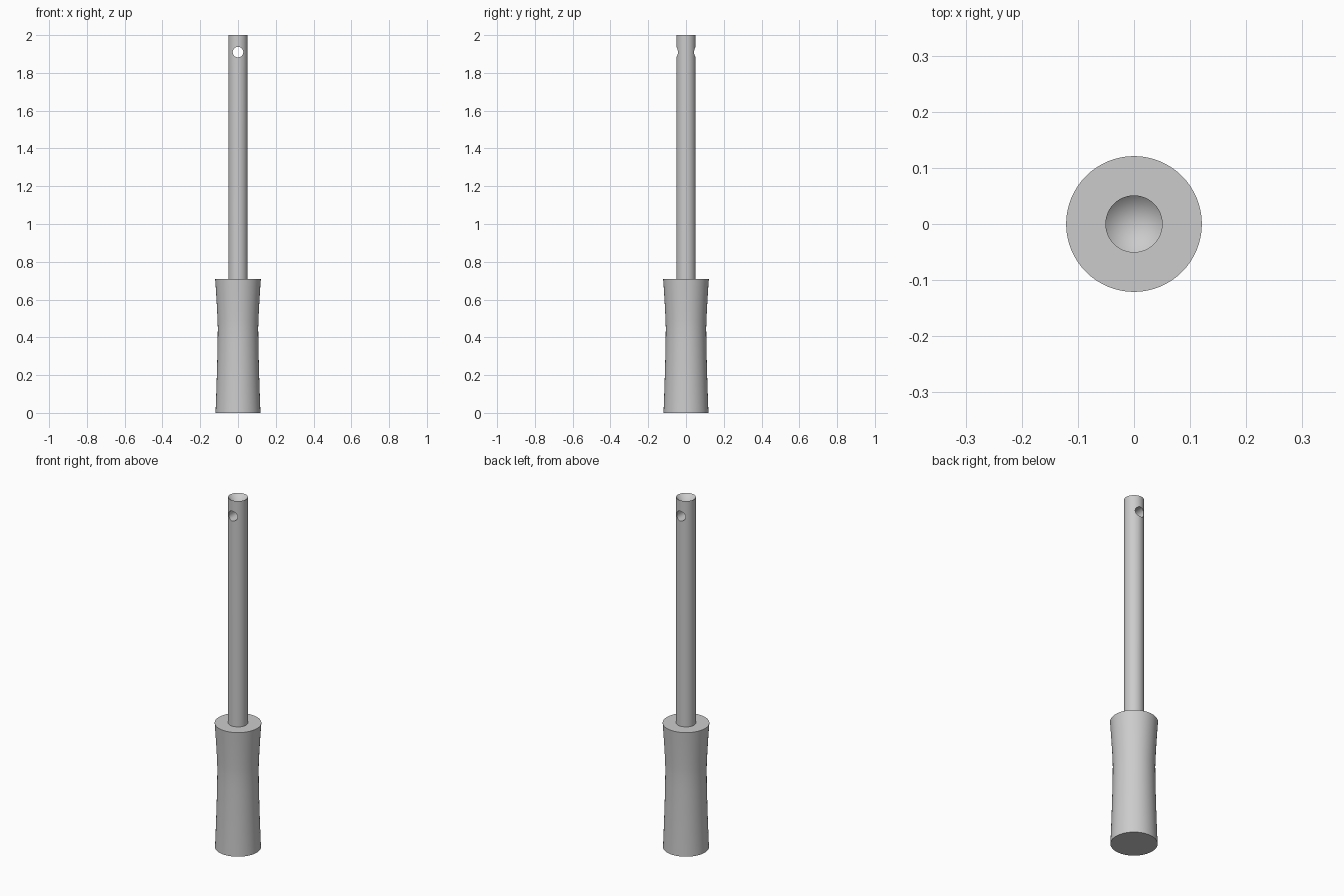
import bpy, math

if "Cube" in bpy.data.objects:
    bpy.data.objects.remove(bpy.data.objects["Cube"])


def lathe(name, profile, sides=64):
    """Revolve (radius, z) points about z; radius 0 makes a pole."""
    verts, rings, faces = [], [], []
    for r, z in profile:
        n = 1 if r == 0 else sides
        rings.append([len(verts) + i for i in range(n)])
        for i in range(n):
            a = 2 * math.pi * i / sides
            verts.append((r * math.cos(a), r * math.sin(a), z))
    for lo, hi in zip(rings, rings[1:]):
        for i in range(sides):
            j = (i + 1) % sides
            if len(lo) == 1:
                faces.append((lo[0], hi[j], hi[i]))
            elif len(hi) == 1:
                faces.append((lo[i], lo[j], hi[0]))
            else:
                faces.append((lo[i], lo[j], hi[j], hi[i]))
    mesh = bpy.data.meshes.new(name)
    mesh.from_pydata(verts, [], faces)
    obj = bpy.data.objects.new(name, mesh)
    bpy.context.collection.objects.link(obj)
    return obj


def smooth(obj):
    bpy.ops.object.select_all(action='DESELECT')
    obj.select_set(True)
    bpy.context.view_layer.objects.active = obj
    bpy.ops.object.shade_smooth_by_angle(angle=math.radians(30))


# Handle: gently waisted grip, narrowest at z = 0.45
waist = 0.107
lower = [(waist + 0.012 * (1 - t / 6) ** 1.5, 0.45 * t / 6) for t in range(7)]
upper = [(waist + 0.014 * (t / 6) ** 1.3, 0.45 + 0.26 * t / 6) for t in range(1, 7)]
handle = lathe("handle", [(0, 0)] + lower + upper + [(0, 0.71)])
smooth(handle)

# Shaft with a conical recess in its tip
shaft = lathe("shaft", [(0, 0.705), (0.051, 0.705), (0.051, 2.0), (0, 1.95)])

# Cross hole through the shaft, front to back
bpy.ops.mesh.primitive_cylinder_add(vertices=32, radius=0.028, depth=0.3,
                                    location=(0, 0, 1.91),
                                    rotation=(math.pi / 2, 0, 0))
cutter = bpy.context.object
cutter.name = "hole_cutter"
cutter.hide_render = True
bpy.context.view_layer.objects.active = shaft
mod = shaft.modifiers.new("cross_hole", 'BOOLEAN')
mod.operation = 'DIFFERENCE'
mod.solver = 'EXACT'
mod.object = cutter
bpy.ops.object.modifier_apply(modifier=mod.name)
bpy.data.objects.remove(cutter, do_unlink=True)
smooth(shaft)
